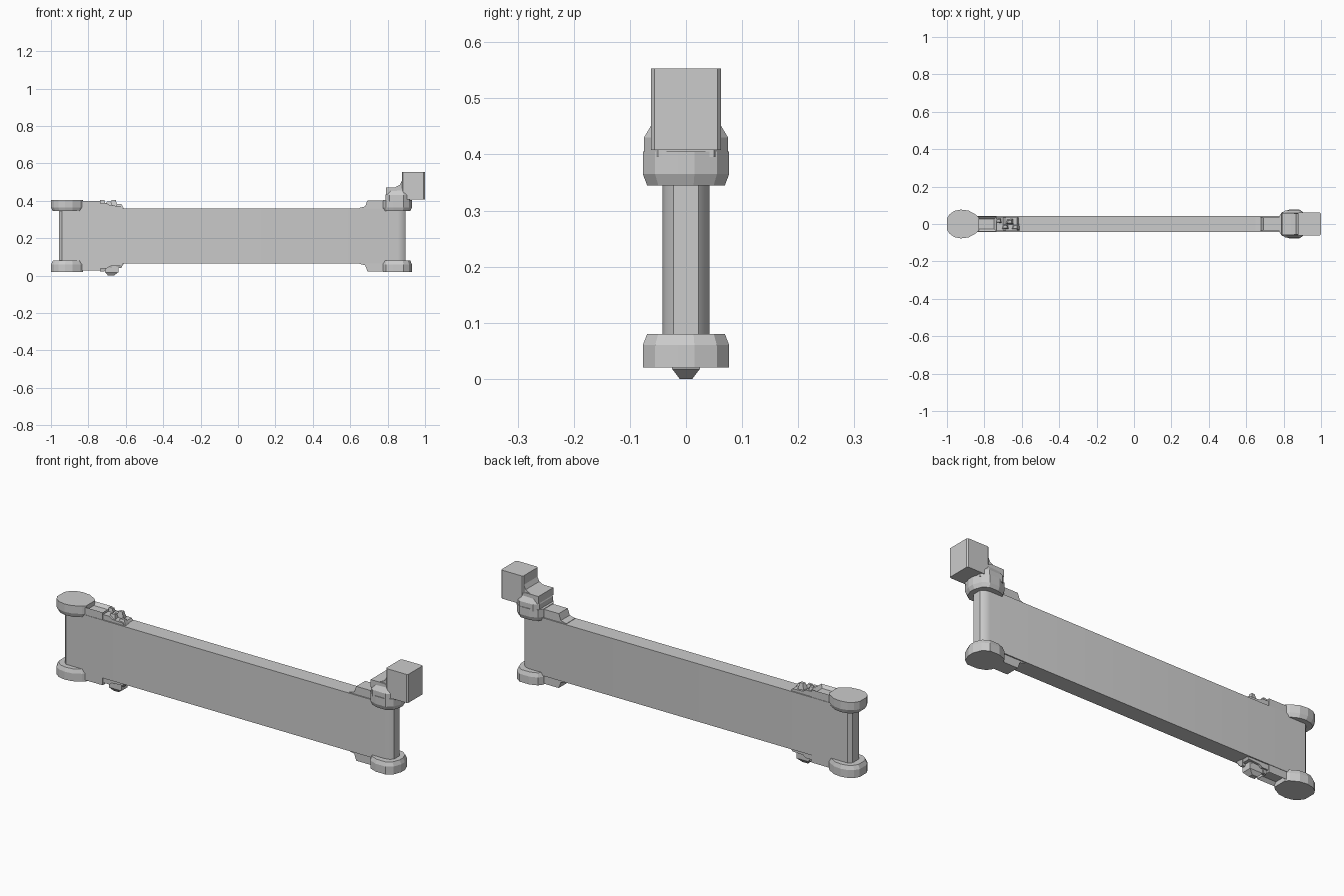
import bpy, bmesh, math

cube = bpy.data.objects.get("Cube")
if cube:
    bpy.data.objects.remove(cube, do_unlink=True)

grey = bpy.data.materials.new("plain grey")
grey.use_nodes = True
colour = (0.6, 0.6, 0.6, 1)
grey.diffuse_color = colour
grey.node_tree.nodes["Principled BSDF"].inputs["Base Color"].default_value = colour

MID = 0.425  # twice the height of the slab's centre line


def finish(name, bm, smooth=False):
    bmesh.ops.recalc_face_normals(bm, faces=bm.faces)
    mesh = bpy.data.meshes.new(name)
    bm.to_mesh(mesh)
    bm.free()
    mesh.materials.append(grey)
    ob = bpy.data.objects.new(name, mesh)
    bpy.context.collection.objects.link(ob)
    if smooth:
        bpy.ops.object.select_all(action="DESELECT")
        ob.select_set(True)
        bpy.context.view_layer.objects.active = ob
        bpy.ops.object.shade_smooth_by_angle(angle=math.radians(30))
    return ob


def loft(name, rings, smooth=False):
    """Skin a list of equal-length rings of 3D points and close both ends."""
    bm = bmesh.new()
    loops = [[bm.verts.new(p) for p in ring] for ring in rings]
    for a, b in zip(loops, loops[1:]):
        for i in range(len(a)):
            j = (i + 1) % len(a)
            bm.faces.new((a[i], a[j], b[j], b[i]))
    bm.faces.new(loops[0])
    bm.faces.new(loops[-1])
    return finish(name, bm, smooth)


def mirrored(half):
    """Full plan outline from its +y half."""
    return half + [(x, -y) for x, y in reversed(half)]


def at(outline, z, grow=1.0, cx=0.0):
    return [(cx + (x - cx) * grow, y * grow, z) for x, y in outline]


def side_prism(name, profile, width, bevel=0.0):
    """Extrude an x-z profile across y, with optional narrowing at the sides."""
    cx = sum(p[0] for p in profile) / len(profile)
    cz = sum(p[1] for p in profile) / len(profile)

    def ring(y, k):
        return [(cx + (x - cx) * k, y, cz + (z - cz) * k) for x, z in profile]
    if not bevel:
        return loft(name, [ring(-width, 1), ring(width, 1)])
    return loft(name, [ring(-width, 0.8), ring(bevel - width, 1),
                       ring(width - bevel, 1), ring(width, 0.8)])


def flip(profile):
    return [(x, MID - z) for x, z in profile]


def slotted_box(name, x0, x1, w, z_in, z_out):
    """Box with a shallow recess sunk into its outward face."""
    bm = bmesh.new()
    a, b = [[bm.verts.new((x, y, z)) for x, y in
             ((x0, -w), (x1, -w), (x1, w), (x0, w))] for z in (z_in, z_out)]
    for i in range(4):
        j = (i + 1) % 4
        bm.faces.new((a[i], a[j], b[j], b[i]))
    bm.faces.new(a)
    outer = bm.faces.new(b)
    bmesh.ops.recalc_face_normals(bm, faces=bm.faces)
    bmesh.ops.inset_region(bm, faces=[outer], thickness=0.02)
    bmesh.ops.translate(bm, verts=outer.verts,
                        vec=(0, 0, -0.015 if z_out > z_in else 0.015))
    finish(name, bm)


# Long flat slab with softened end posts
slab = mirrored([(-0.958, 0.026), (-0.94, 0.042), (0.855, 0.042),
                 (0.88, 0.036), (0.895, 0.022)])
loft("slab", [at(slab, 0.065), at(slab, 0.36)], True)

# Rounded caps at the ends of both posts
left_cap = mirrored([(-1.0, 0.03), (-0.985, 0.053), (-0.96, 0.07),
                     (-0.925, 0.077), (-0.885, 0.072), (-0.845, 0.05),
                     (-0.83, 0.036)])
right_cap = mirrored([(0.775, 0.04), (0.79, 0.062), (0.83, 0.077),
                      (0.885, 0.077), (0.915, 0.055), (0.93, 0.015)])
for side, cap, cx in (("left_end", left_cap, -0.9), ("right_end", right_cap, 0.84)):
    for level in ("upper", "lower"):
        zs = [0.345, 0.365, 0.405]
        if level == "lower":
            zs = [MID - z for z in zs]
        loft(f"{side}_{level}_cap", [at(cap, zs[0], 0.9, cx),
             at(cap, zs[1], 1, cx), at(cap, zs[2], 1, cx)])

# Slotted necks and ragged clips on the left end
slotted_box("upper_neck", -0.87, -0.735, 0.04, 0.345, 0.398)
slotted_box("lower_neck", -0.87, -0.735, 0.04, MID - 0.345, MID - 0.398)
clip = [(-0.745, 0.35), (-0.745, 0.386), (-0.70, 0.386), (-0.685, 0.375),
        (-0.625, 0.372), (-0.615, 0.355)]
teeth = [(-0.725, 0.018, 0.403), (-0.69, -0.014, 0.395), (-0.665, 0.012, 0.405),
         (-0.635, -0.016, 0.383)]
for level in ("upper", "lower"):
    up = level == "upper"
    side_prism(f"{level}_clip", clip if up else flip(clip), 0.036)
    for n, (x, y, z) in enumerate(teeth):
        base = [(x - 0.026, y - 0.015), (x + 0.024, y - 0.018),
                (x + 0.02, y + 0.018), (x - 0.016, y + 0.014)]
        z0 = 0.36
        rings = [at(base, z0 if up else MID - z0),
                 [(x + (px - x) * 0.45, y + (py - y) * 0.45, z if up else MID - z)
                  for px, py in base]]
        loft(f"{level}_clip_tooth_{n + 1}", rings)
spur = [(-0.71, 0.025), (-0.64, 0.025), (-0.64, -0.025), (-0.71, -0.025)]
loft("lower_spur", [at(spur, 0.06), at(spur, 0.018), at(spur, 0.0, 0.45, -0.683)])

# Sloping shoulders on the right end
shoulder = [(0.65, 0.345), (0.65, 0.362), (0.68, 0.37), (0.692, 0.402),
            (0.79, 0.402), (0.79, 0.345)]
side_prism("upper_shoulder", shoulder, 0.036)
side_prism("lower_shoulder", flip(shoulder), 0.036)

# Stepped hinge arm above the right cap
arm = mirrored([(0.788, 0.055), (0.81, 0.073), (0.885, 0.075), (0.92, 0.05)])
loft("arm_base", [at(arm, 0.395), at(arm, 0.43), at(arm, 0.455, 0.8, 0.85)])
side_prism("arm_step", [(0.79, 0.435), (0.79, 0.472), (0.865, 0.472),
                        (0.90, 0.455), (0.90, 0.42), (0.84, 0.42)], 0.06)

# Block at the top of the arm, with a curved heel underneath
block = mirrored([(0.876, 0.055), (0.882, 0.062), (0.993, 0.062), (1.0, 0.056)])
loft("end_block", [at(block, 0.408), at(block, 0.553)])
side_prism("block_heel", [(0.84, 0.472), (0.865, 0.485), (0.88, 0.515),
                          (0.90, 0.515), (0.90, 0.43), (0.84, 0.43)], 0.055)
